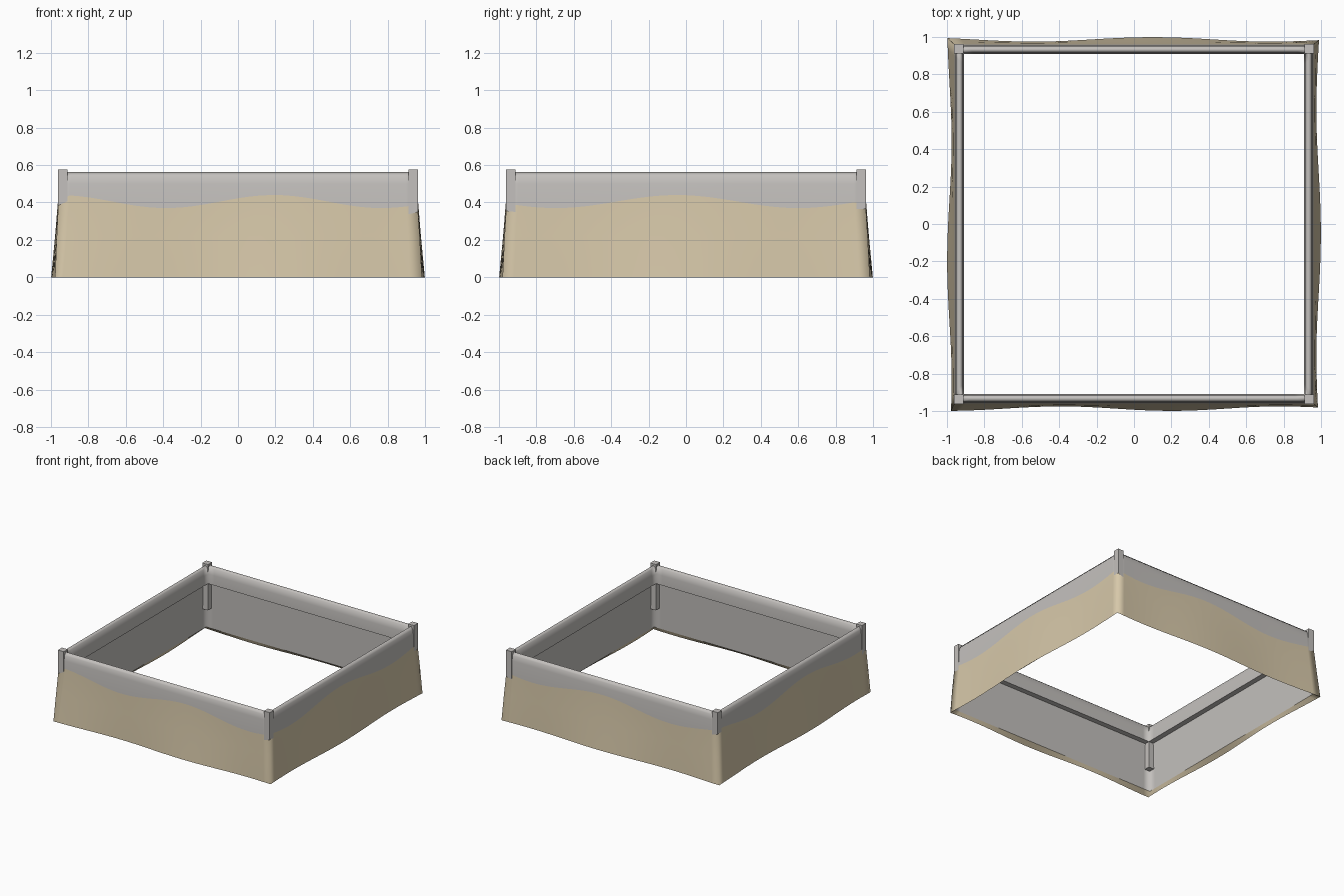
import bpy, bmesh, math

cube = bpy.data.objects.get("Cube")
if cube:
    bpy.data.objects.remove(cube)


def material(name, rgb):
    m = bpy.data.materials.new(name)
    m.use_nodes = True
    m.diffuse_color = (*rgb, 1)
    m.node_tree.nodes["Principled BSDF"].inputs["Base Color"].default_value = (*rgb, 1)
    return m


GREY = material("light grey", (0.55, 0.53, 0.51))
SAND = material("pale sand", (0.68, 0.58, 0.40))

# Sand drift on each side: hump position and wave length
WAVES = {"front": (0.2, 1.2), "right": (-0.05, 1.35),
         "back": (0.1, 1.3), "left": (-0.2, 1.3)}
STEPS = 32


def wave(side, t):
    hump, length = WAVES[side]
    return math.cos(math.tau * (t - hump) / length)


def section(w):
    """Closed wall section as (distance from centre, height)."""
    return [(0.987 + 0.012 * w, 0), (0.973 + 0.005 * w, 0.22),
            (0.96, 0.405 + 0.035 * w),
            (0.957, 0.5), (0.951, 0.54), (0.935, 0.564), (0.918, 0.55),
            (0.91, 0.5), (0.91, 0.42), (0.953, 0.42), (0.963, 0.03)]


def side_point(side, t, r):
    return {"front": (t * r, -r), "right": (r, t * r),
            "back": (t * r, r), "left": (-r, t * r)}[side]


def build_wall():
    bm = bmesh.new()
    columns = []
    order = ["front", "right", "back", "left"]
    for i, side in enumerate(order):
        before = order[i - 1]
        direction = 1 if i < 2 else -1
        for k in range(STEPS):
            t = direction * (2 * k / STEPS - 1)
            column = []
            if k == 0:
                # Corner column joins the two neighbouring sides
                t_before = 1 if order.index(before) < 2 else -1
                a = section(wave(side, t))
                b = section(wave(before, t_before))
                for (ra, za), (rb, zb) in zip(a, b):
                    x, y = side_point(side, t, 1)
                    if side in ("front", "back"):
                        co = (x * rb, y * ra)
                    else:
                        co = (x * ra, y * rb)
                    column.append(bm.verts.new((*co, (za + zb) / 2)))
            else:
                for r, z in section(wave(side, t)):
                    column.append(bm.verts.new((*side_point(side, t, r), z)))
            columns.append(column)

    rows = len(columns[0])
    for a, b in zip(columns, columns[1:] + columns[:1]):
        for j in range(rows):
            n = (j + 1) % rows
            face = bm.faces.new((a[j], b[j], b[n], a[n]))
            face.smooth = True
            face.material_index = 1 if j in (0, 1, rows - 1) else 0
        # Crisp edges at the foot and below the top rail
        for j in (0, 8, 9, 10):
            bm.edges.get((a[j], b[j])).smooth = False
    bmesh.ops.recalc_face_normals(bm, faces=bm.faces)
    mesh = bpy.data.meshes.new("sandbox_wall")
    bm.to_mesh(mesh)
    bm.free()
    mesh.materials.append(GREY)
    mesh.materials.append(SAND)
    ob = bpy.data.objects.new("sand_banked_wall", mesh)
    bpy.context.collection.objects.link(ob)


build_wall()

# Square corner posts
for fy, depth in (("front", -1), ("back", 1)):
    for fx, across in (("right", -1), ("left", 1)):
        bpy.ops.mesh.primitive_cube_add(size=1, location=(across * 0.9365, depth * 0.9365, 0.388))
        post = bpy.context.object
        post.name = f"{fy}_{fx}_post"
        post.scale = (0.052, 0.052, 0.376)
        post.data.materials.append(GREY)
